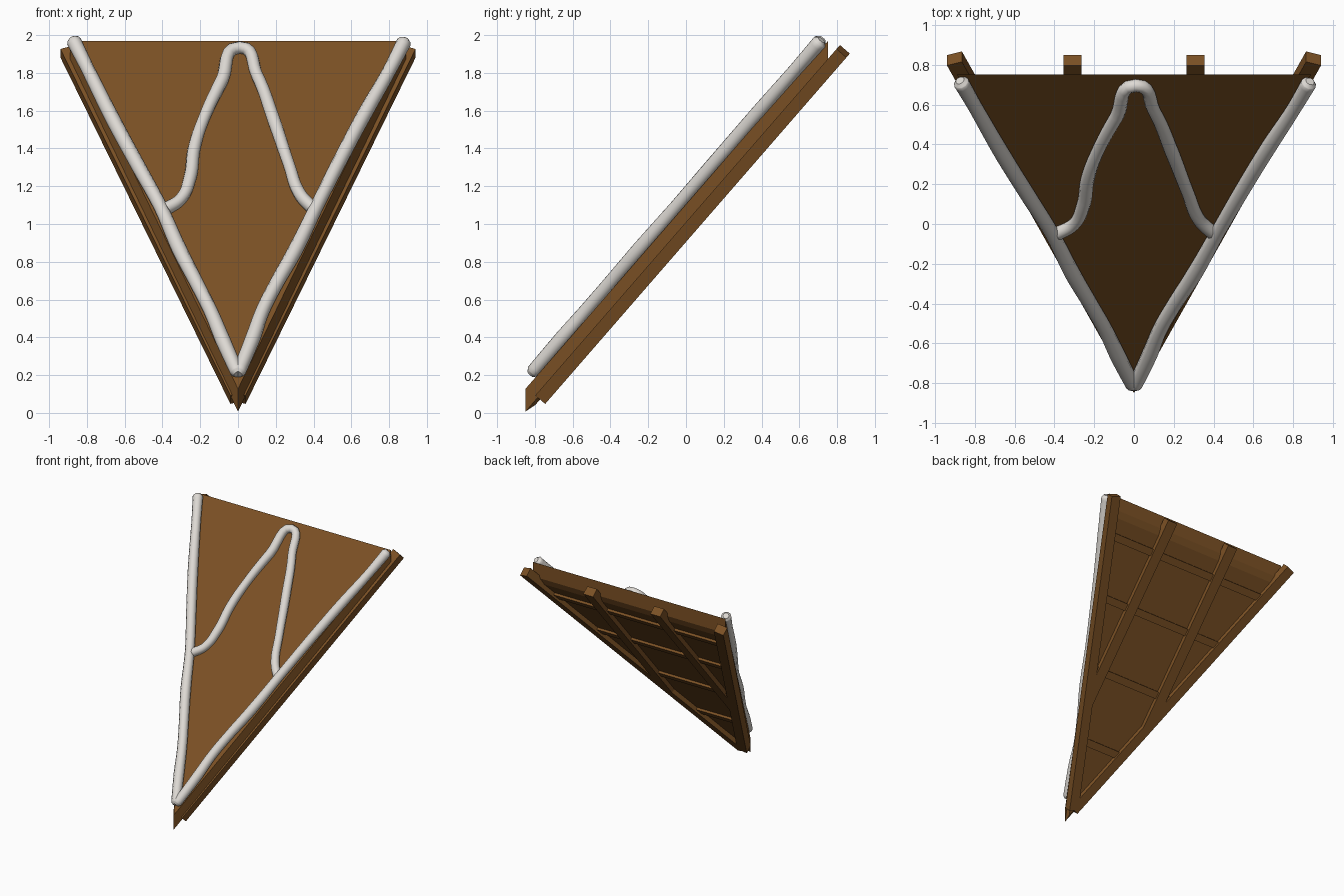
import bpy, bmesh, math
from mathutils import Vector

if "Cube" in bpy.data.objects:
    bpy.data.objects.remove(bpy.data.objects["Cube"])

# Roof plane frame: origin at the middle of the upper edge, V up the slope, N outward
O = Vector((0, 0.75, 1.967))
SLOPE = 1.15
A = math.atan(SLOPE)
V = Vector((0, math.cos(A), math.sin(A)))
N = Vector((0, -math.sin(A), math.cos(A)))


def plane(x, v, h):
    return O + Vector((x, 0, 0)) + V * v + N * h


def material(name, rgb):
    m = bpy.data.materials.new(name)
    m.diffuse_color = (*rgb, 1)
    m.use_nodes = True
    m.node_tree.nodes["Principled BSDF"].inputs["Base Color"].default_value = m.diffuse_color
    return m


BROWN = material("gingerbread brown", (0.20, 0.082, 0.018))
ICING = material("icing white", (0.73, 0.70, 0.66))


def loft(name, loops, mat):
    """Solid through matching loops of points, capped at both ends."""
    bm = bmesh.new()
    rings = [[bm.verts.new(p) for p in loop] for loop in loops]
    n = len(rings[0])
    for a, b in zip(rings, rings[1:]):
        for i in range(n):
            j = (i + 1) % n
            bm.faces.new((a[i], a[j], b[j], b[i]))
    bm.faces.new(rings[0])
    bm.faces.new(rings[-1][::-1])
    bmesh.ops.recalc_face_normals(bm, faces=bm.faces)
    me = bpy.data.meshes.new(name)
    bm.to_mesh(me)
    bm.free()
    me.materials.append(mat)
    ob = bpy.data.objects.new(name, me)
    bpy.context.collection.objects.link(ob)
    return ob


def bar(name, outline, h0, h1):
    """Timber given by its outline in the roof plane and its depth range."""
    return loft(name, [[plane(x, v, h) for x, v in outline] for h in (h0, h1)], BROWN)


# Triangular panel with upright cut sides and a chamfered underside
def triangle(inset, drop):
    w, tip, back = 0.89, -0.85, 0.752
    half = math.atan2(w, back - tip)
    tip2 = tip + inset / math.sin(half)
    back2 = back - inset
    w2 = (back2 - tip2) * math.tan(half)
    pts = [(0, tip2), (w2, back2), (-w2, back2)]
    return [Vector((x, y, O.z + (y - O.y) * SLOPE - drop)) for x, y in pts]


loft("roof_panel", [triangle(0, 0), triangle(0, 0.12), triangle(0.025, 0.145)], BROWN)

# Rafters along both edges and two between, plus cross battens
for side, s in (("left", -1), ("right", 1)):
    edge = [(0.94, 0), (0.04, -2.43), (-0.035, -2.402), (0.865, 0.028)]
    bar(side + "_edge_rafter", [(s * x, v) for x, v in edge], -0.062, -0.131)
    inner = [(0.265, 0), (0.355, 0), (0.355, -1.5), (0.265, -1.7)]
    bar(side + "_inner_rafter", [(s * x, v) for x, v in inner], -0.062, -0.131)

for i, v in enumerate((-0.29, -0.77, -1.32, -1.88)):
    w = 0.9 + 0.37 * v
    bar(f"batten_{i + 1}", [(-w, v - 0.03), (w, v - 0.03), (w, v + 0.03), (-w, v + 0.03)],
        -0.08, -0.114)


# Icing piped on the panel: paths are (x, z) as seen from the front
def piping(name, path, radius, lift):
    cu = bpy.data.curves.new(name, 'CURVE')
    cu.dimensions = '3D'
    cu.bevel_depth = radius
    cu.bevel_resolution = 3
    cu.resolution_u = 6
    cu.use_fill_caps = True
    pts = [Vector((x, O.y + (z - lift / math.cos(A) - O.z) / SLOPE, z)) for x, z in path]
    # short tapered ends give a rounded nozzle finish
    first = pts[0] + (pts[1] - pts[0]).normalized() * radius * 0.5
    last = pts[-1] + (pts[-2] - pts[-1]).normalized() * radius * 0.5
    pts = [pts[0], first] + pts[1:-1] + [last, pts[-1]]
    sp = cu.splines.new('BEZIER')
    sp.bezier_points.add(len(pts) - 1)
    for i, (bp, p) in enumerate(zip(sp.bezier_points, pts)):
        bp.co = p
        bp.handle_left_type = bp.handle_right_type = 'AUTO'
        bp.radius = 0.6 if i in (0, len(pts) - 1) else 1 + 0.06 * math.sin(i * 2.3)
    cu.materials.append(ICING)
    ob = bpy.data.objects.new(name, cu)
    bpy.context.collection.objects.link(ob)
    bpy.ops.object.select_all(action='DESELECT')
    ob.select_set(True)
    bpy.context.view_layer.objects.active = ob
    bpy.ops.object.convert(target='MESH')
    bpy.ops.object.shade_smooth_by_angle(angle=math.radians(50))


piping("left_edge_icing", [(-0.875, 1.98), (-0.80, 1.83), (-0.66, 1.55), (-0.53, 1.31),
                           (-0.41, 1.09), (-0.31, 0.865), (-0.21, 0.67), (-0.145, 0.54),
                           (-0.08, 0.385), (0.0, 0.205)], 0.038, 0.03)
piping("right_edge_icing", [(0.885, 1.975), (0.80, 1.81), (0.68, 1.60), (0.57, 1.395),
                            (0.42, 1.10), (0.305, 0.865), (0.195, 0.67), (0.13, 0.54),
                            (0.08, 0.40), (0.0, 0.205)], 0.038, 0.03)
piping("middle_icing", [(-0.40, 1.07), (-0.305, 1.13), (-0.255, 1.24), (-0.232, 1.40),
                        (-0.18, 1.56), (-0.085, 1.76), (0.01, 1.935), (0.10, 1.79),
                        (0.19, 1.55), (0.27, 1.315), (0.33, 1.155), (0.41, 1.07)], 0.034, 0.02)
